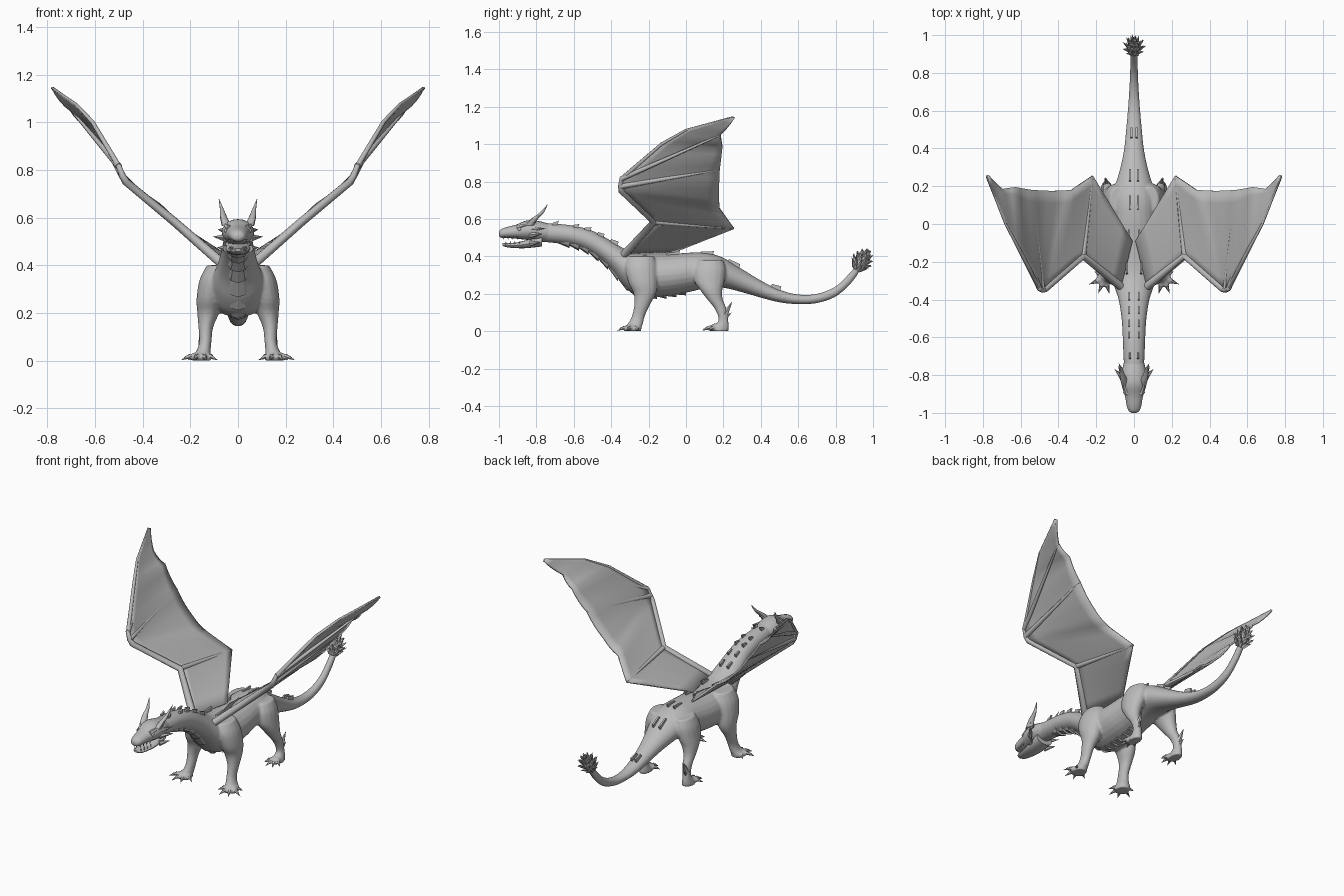
import bpy, bmesh, math
from mathutils import Vector

cube = bpy.data.objects.get("Cube")
if cube:
    bpy.data.objects.remove(cube)

grey = bpy.data.materials.new("stone_grey")
grey.use_nodes = True
COLOR = (0.5, 0.5, 0.5, 1)
grey.diffuse_color = COLOR
grey.node_tree.nodes["Principled BSDF"].inputs["Base Color"].default_value = COLOR


def finish(bm, name, smooth=True, angle=40):
    """Turn a bmesh into a named, shaded object."""
    bmesh.ops.recalc_face_normals(bm, faces=bm.faces)
    mesh = bpy.data.meshes.new(name)
    bm.to_mesh(mesh)
    bm.free()
    mesh.materials.append(grey)
    ob = bpy.data.objects.new(name, mesh)
    bpy.context.collection.objects.link(ob)
    if smooth:
        bpy.ops.object.select_all(action='DESELECT')
        ob.select_set(True)
        bpy.context.view_layer.objects.active = ob
        bpy.ops.object.shade_smooth_by_angle(angle=math.radians(angle))
    return ob


def refine(rows, k=4):
    """Catmull-Rom subdivision of a list of sections."""
    out = []
    for i in range(len(rows) - 1):
        p = [rows[max(0, min(len(rows) - 1, i + j))] for j in (-1, 0, 1, 2)]
        for s in range(k):
            t = s / k
            out.append([b + 0.5 * t * (c - a + t * (2*a - 5*b + 4*c - d + t * (3*(b - c) + d - a)))
                        for a, b, c, d in zip(*p)])
    return out + [list(rows[-1])]


def loft(bm, rows, axis='y', side=1, n=16, k=4):
    """Skin elliptical sections (x, y, z, half width, half depth)."""
    rings = []
    for x, y, z, a, b in (refine(rows, k) if k > 1 else rows):
        ring = []
        for i in range(n):
            u, v = a * math.cos(math.tau * i / n), b * math.sin(math.tau * i / n)
            co = (x + u, y, z + v) if axis == 'y' else (x + u, y + v, z)
            ring.append(bm.verts.new((side * co[0], co[1], co[2])))
        rings.append(ring)
    for r, q in zip(rings, rings[1:]):
        for i in range(n):
            bm.faces.new((r[i], r[(i+1) % n], q[(i+1) % n], q[i]))
    bm.faces.new(rings[0])
    bm.faces.new(rings[-1])


def spike(bm, base, tip, r, side=1, n=6):
    """Cone from base to tip, kept above the ground."""
    base, tip = Vector(base), Vector(tip)
    base.x *= side
    tip.x *= side
    q = (tip - base).to_track_quat('Z', 'Y')
    ring = []
    for i in range(n):
        t = math.tau * i / n
        co = base + q @ Vector((r * math.cos(t), r * math.sin(t), 0))
        co.z = max(co.z, 0)
        ring.append(bm.verts.new(co))
    top = bm.verts.new(tip)
    for i in range(n):
        bm.faces.new((ring[i], ring[(i+1) % n], top))
    bm.faces.new(ring)


# Trunk, neck and tail sections
trunk = [(0, -.80, .53, .05, .05), (0, -.7, .523, .056, .052), (0, -.6, .51, .06, .054),
         (0, -.5, .475, .066, .062), (0, -.4, .405, .082, .078), (0, -.33, .34, .105, .102),
         (0, -.25, .3, .128, .115), (0, -.1, .3, .13, .112), (0, .02, .315, .12, .105),
         (0, .12, .325, .115, .092), (0, .2, .312, .1, .08), (0, .3, .27, .072, .062),
         (0, .4, .225, .052, .046), (0, .5, .188, .042, .034), (0, .6, .17, .033, .026),
         (0, .7, .175, .026, .025), (0, .8, .212, .021, .028), (0, .88, .285, .019, .032),
         (0, .925, .345, .02, .03)]
fore_leg = [(.085, -.24, .4, .045, .07), (.105, -.24, .34, .056, .085), (.12, -.23, .26, .054, .078),
            (.125, -.22, .2, .046, .06), (.135, -.235, .14, .031, .042), (.137, -.255, .08, .026, .035),
            (.145, -.27, .04, .03, .04), (.155, -.282, .02, .04, .045), (.155, -.285, 0, .04, .045)]
hind_leg = [(.08, .13, .38, .05, .07), (.095, .125, .33, .058, .088), (.11, .125, .27, .054, .082),
            (.125, .135, .22, .045, .06), (.135, .155, .17, .033, .042), (.14, .185, .12, .025, .032),
            (.145, .2, .06, .022, .026), (.145, .185, .02, .03, .045), (.145, .178, 0, .032, .05)]
feet = [(Vector((.155, -.285, .018)), [(.085, -.32), (.13, -.37), (.19, -.368), (.24, -.32), (.21, -.25)]),
        (Vector((.145, .16, .018)), [(.09, .12), (.125, .085), (.17, .085), (.2, .12)])]

bm = bmesh.new()
loft(bm, trunk, n=24)
for side in (1, -1):
    loft(bm, fore_leg, 'z', side)
    loft(bm, hind_leg, 'z', side)
    for heel, toes in feet:
        for x, y in toes:
            spike(bm, heel, (x, y, .014), .026, side, 8)
body = finish(bm, "body", smooth=False)
remesh = body.modifiers.new("Blend", 'REMESH')
remesh.mode = 'VOXEL'
remesh.voxel_size = .0065
remesh.use_smooth_shade = True
relax = body.modifiers.new("Relax", 'SMOOTH')
relax.factor = .5
relax.iterations = 4

# Claws and heel spurs
bm = bmesh.new()
for side in (1, -1):
    for heel, toes in feet:
        for x, y in toes:
            tip = Vector((x, y, .002))
            spike(bm, heel.lerp(tip, .5) + Vector((0, 0, .009)), tip, .012, side)
    spike(bm, (.145, .205, .085), (.15, .248, .16), .02, side)
    spike(bm, (.145, .2, .06), (.155, .243, .1), .016, side)
finish(bm, "claws")

# Head: skull, lower jaw, horns, cheek and brow spikes, teeth
bm = bmesh.new()
loft(bm, [(0, -.72, .525, .05, .046), (0, -.79, .535, .066, .054), (0, -.85, .54, .066, .052),
          (0, -.91, .532, .048, .037), (0, -.96, .527, .039, .029), (0, -.99, .522, .028, .022),
          (0, -1, .52, .012, .01)], n=20)
finish(bm, "skull")
bm = bmesh.new()
loft(bm, [(0, -.77, .485, .054, .032), (0, -.85, .466, .05, .022), (0, -.91, .459, .04, .015),
          (0, -.96, .46, .03, .011), (0, -.982, .464, .012, .006)])
finish(bm, "lower_jaw")
bm = bmesh.new()
for side in (1, -1):
    loft(bm, [(.048, -.84, .565, .02, .028), (.06, -.81, .6, .015, .02),
              (.068, -.77, .635, .008, .011), (.08, -.74, .678, .001, .001)], 'z', side, 10)
    spike(bm, (.035, -.9, .552), (.07, -.8, .585), .016, side)
    for tip, r in (((.105, -.765, .52), .018), ((.085, -.75, .55), .016), ((.088, -.775, .475), .016)):
        spike(bm, (.05, -.83, tip[2] - .005), tip, r, side)
finish(bm, "horns_and_cheek_spikes")
bm = bmesh.new()
for side in (1, -1):
    for i in range(4):
        x, y = .024 + .005 * i, -.975 + .024 * i
        spike(bm, (x, y, .508), (x, y, .487), .005, side, 5)
        spike(bm, (x - .003, y + .012, .466), (x - .003, y + .012, .484), .004, side, 5)
finish(bm, "teeth")
bm = bmesh.new()
for side in (1, -1):
    ball = bmesh.ops.create_uvsphere(bm, u_segments=10, v_segments=6, radius=.011)
    bmesh.ops.translate(bm, verts=ball["verts"], vec=(side * .047, -.89, .545))
finish(bm, "eyes", angle=80)


def section(y):
    """Trunk centre height, half width and half height at y."""
    for p, q in zip(trunk, trunk[1:]):
        if p[1] <= y <= q[1]:
            t = (y - p[1]) / (q[1] - p[1])
            return [p[i] + t * (q[i] - p[i]) for i in (2, 3, 4)]


# Paired back scales, raised towards the rear
bm = bmesh.new()
for y, length, x in ((-.72, .04, .022), (-.61, .04, .025), (-.55, .045, .025), (-.48, .045, .025),
                     (-.41, .05, .025), (-.27, .07, .038), (-.11, .08, .028), (.07, .08, .022),
                     (.22, .07, .022), (.45, .06, .014)):
    def top(v):
        z, a, b = section(v)
        return z + b * math.sqrt(1 - (x / a) ** 2)
    end = y + length
    outline = [(y, top(y) - .012), (y + .01, top(y) + .008), (end, top(end) + .022),
               (end - .012, top(end) - .015)]
    for side in (1, -1):
        faces = [[bm.verts.new((side * (x + dx), v, z)) for v, z in outline] for dx in (-.005, .005)]
        for f in faces:
            bm.faces.new(f)
        for i in range(4):
            j = (i + 1) % 4
            bm.faces.new((faces[0][i], faces[0][j], faces[1][j], faces[1][i]))
finish(bm, "back_scales", smooth=False)

# Overlapping throat and belly plates
bm = bmesh.new()
for i in range(13):
    y = -.68 + .052 * i
    (z0, a0, b0), (z1, a1, b1) = section(y), section(y + .056)
    loft(bm, [(0, y, z0 - b0 + .02, .03, .02), (0, y + .056, z1 - b1 + .016, .042, .031)], n=8, k=1)
finish(bm, "belly_plates", smooth=False)

# Tail club: a core covered with rings of outward-swept spikes
bm = bmesh.new()
axis = Vector((0, .5, .75)).normalized()
turn = axis.to_track_quat('Z', 'Y')
core = bmesh.ops.create_icosphere(bm, subdivisions=2, radius=1)["verts"]
centre = Vector((0, .935, .37))
for v in core:
    v.co = centre + turn @ Vector((v.co.x * .036, v.co.y * .036, v.co.z * .058))
for ring, (h, r, reach) in enumerate(((-.042, .022, .055), (-.018, .032, .064), (.008, .032, .055),
                                      (.03, .024, .036), (.045, .01, .014))):
    for i in range(9):
        t = math.tau * (i + ring / 2) / 9
        d = Vector((math.cos(t), math.sin(t), 0))
        spike(bm, centre + turn @ (d * r * .8 + Vector((0, 0, h))),
              centre + turn @ (d * reach + Vector((0, 0, h + .035))), .012, n=4)
finish(bm, "tail_club", smooth=False)

# Wings: membrane between leading and trailing edges, with bone tubes
edges = [((.07, -.33, .41), (.01, -.09, .415)), ((.27, -.17, .585), (.22, .255, .55)),
         ((.47, -.345, .75), (.33, .18, .655)), ((.485, -.35, .775), (.43, .175, .73)),
         ((.5, -.345, .815), (.54, .18, .865)), ((.61, -.13, 1.0), (.63, .195, .985)),
         ((.68, .0, 1.075), (.7, .185, 1.05)), ((.78, .25, 1.145), (.775, .26, 1.14))]
SPAN, CHORD = 4, 8
for side, label in ((1, "left"), (-1, "right")):
    bm = bmesh.new()
    grid = []
    for i in range((len(edges) - 1) * SPAN + 1):
        j = min(i // SPAN, len(edges) - 2)
        t = i / SPAN - j
        lead, trail = (Vector(edges[j][e]).lerp(Vector(edges[j+1][e]), t) for e in (0, 1))
        # The skin billows a little between the fingers
        sag = .03 * t * (1 - t) if j > 1 else 0
        row = [lead.lerp(trail, c / CHORD) + Vector((.6, 0, -.8)) * sag * c / CHORD
               for c in range(CHORD + 1)]
        grid.append([bm.verts.new((side * p.x, p.y, p.z)) for p in row])
    for r, q in zip(grid, grid[1:]):
        for c in range(CHORD):
            bm.faces.new((r[c], r[c+1], q[c+1], q[c]))
    wing = finish(bm, label + "_wing_membrane", angle=30)
    skin = wing.modifiers.new("Thickness", 'SOLIDIFY')
    skin.thickness = .012
    skin.offset = 0

    curve = bpy.data.curves.new(label + "_wing_bones", 'CURVE')
    curve.dimensions = '3D'
    curve.bevel_depth = .02
    curve.bevel_resolution = 2
    curve.use_fill_caps = True
    leading = [e[0] for e in edges]
    bones = [(leading, 1.1, .2), ([leading[3], edges[4][1]], .8, .3),
             ([leading[4], edges[6][1]], .7, .25), ([leading[1], edges[1][1]], .8, .3)]
    for path, r0, r1 in bones:
        spline = curve.splines.new('POLY')
        spline.points.add(len(path) - 1)
        for i, (point, p) in enumerate(zip(spline.points, path)):
            point.co = (side * p[0], p[1], p[2], 1)
            point.radius = r0 + (r1 - r0) * i / (len(path) - 1)
        spline.use_smooth = True
    curve.materials.append(grey)
    bpy.context.collection.objects.link(bpy.data.objects.new(label + "_wing_bones", curve))
